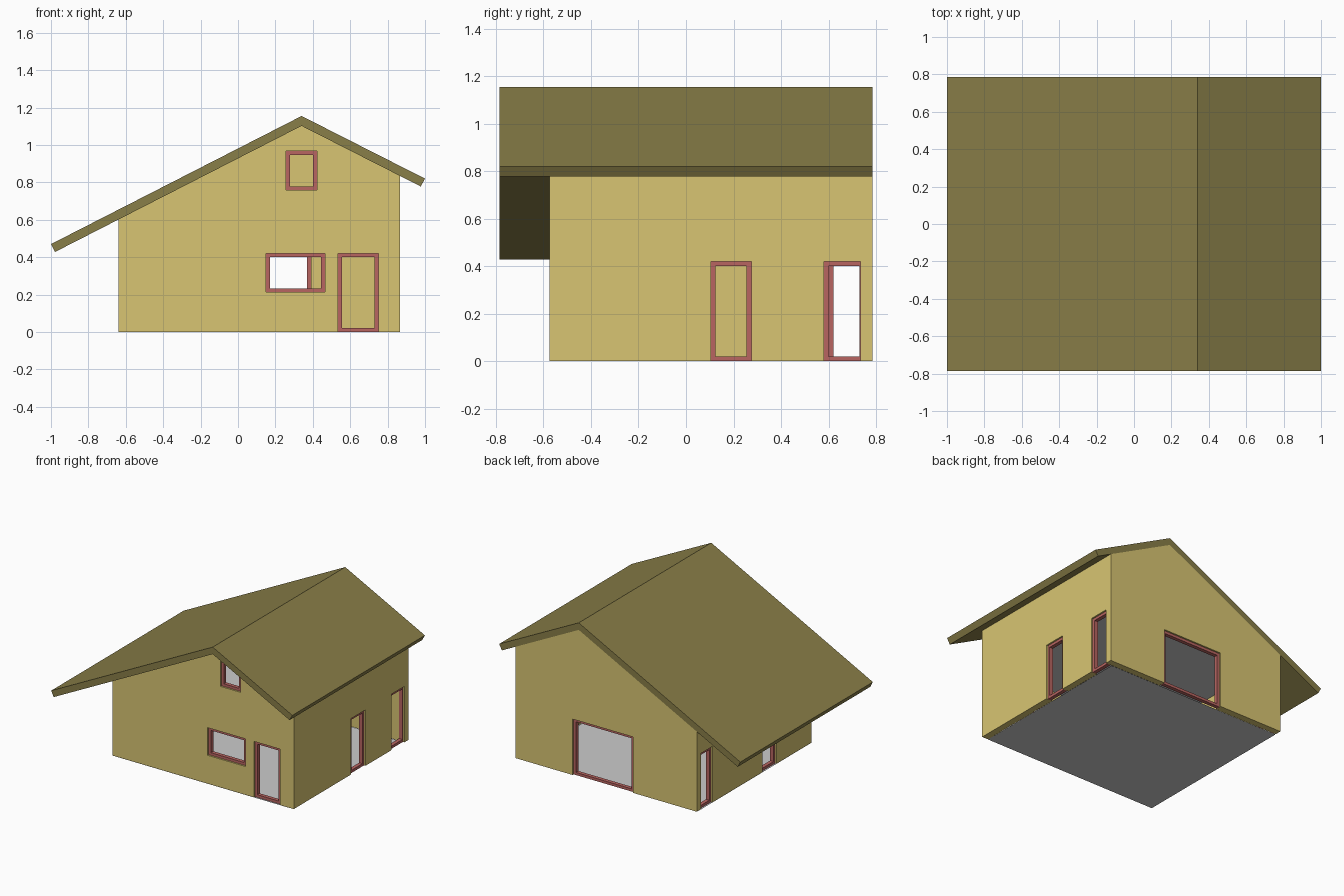
import bpy, bmesh

if "Cube" in bpy.data.objects:
    bpy.data.objects.remove(bpy.data.objects["Cube"])

X0, X1, Y0, Y1 = -0.64, 0.865, -0.575, 0.785   # wall footprint
T = 0.05                                        # wall thickness
BAR = 0.02                                      # frame bar width


def material(name, rgb):
    m = bpy.data.materials.new(name)
    m.diffuse_color = (*rgb, 1)
    m.use_nodes = True
    m.node_tree.nodes["Principled BSDF"].inputs["Base Color"].default_value = m.diffuse_color
    return m


YELLOW = material("wall_yellow", (0.69, 0.56, 0.17))
OLIVE = material("roof_olive", (0.25, 0.21, 0.065))
RED = material("frame_red", (0.48, 0.13, 0.12))


def finish(name, bm, mat=None):
    bmesh.ops.recalc_face_normals(bm, faces=bm.faces)
    me = bpy.data.meshes.new(name)
    bm.to_mesh(me)
    bm.free()
    ob = bpy.data.objects.new(name, me)
    bpy.context.collection.objects.link(ob)
    if mat:
        me.materials.append(mat)
    return ob


def prism(name, profile, y0, y1, mat=None):
    """Extrude an x-z outline along y."""
    bm = bmesh.new()
    face = bm.faces.new([bm.verts.new((x, y0, z)) for x, z in profile])
    ext = bmesh.ops.extrude_face_region(bm, geom=[face])["geom"]
    bmesh.ops.translate(bm, vec=(0, y1 - y0, 0),
                        verts=[v for v in ext if isinstance(v, bmesh.types.BMVert)])
    return finish(name, bm, mat)


def add_box(bm, lo, hi):
    verts = bmesh.ops.create_cube(bm, size=1)["verts"]
    for v in verts:
        v.co = [(a + b) / 2 + c * (b - a) for a, b, c in zip(lo, hi, v.co)]


def box(name, lo, hi, mat=None):
    bm = bmesh.new()
    add_box(bm, lo, hi)
    return finish(name, bm, mat)


def cut(target, cutter):
    mod = target.modifiers.new("cut", "BOOLEAN")
    mod.operation, mod.solver, mod.object = "DIFFERENCE", "EXACT", cutter
    bpy.context.view_layer.objects.active = target
    bpy.ops.object.modifier_apply(modifier=mod.name)
    bpy.data.objects.remove(cutter)


# Roof: one bent slab with square-cut eaves
prism("roof", [(-1, 0.47), (0.34, 1.155), (1, 0.82), (0.977, 0.778),
               (0.34, 1.102), (-0.978, 0.428)], -0.785, 0.785, OLIVE)

# Walls: gabled block, hollowed out
slope = (1.102 - 0.428) / (0.34 + 0.978)
walls = prism("walls", [(X0, 0.001), (X1, 0.001),
                        (X1, 1.102 - (X1 - 0.34) * (1.102 - 0.778) / 0.637),
                        (0.34, 1.102), (X0, 1.102 - (0.34 - X0) * slope)],
              Y0, Y1, YELLOW)
cut(walls, box("cutter", (X0 + T, Y0 + T, -1), (X1 - T, Y1 - T, 2)))

# Openings: name, side, start and end along the wall, bottom, top
openings = [
    ("front_door", "front", 0.535, 0.75, 0, 0.42),
    ("front_window", "front", 0.15, 0.465, 0.213, 0.42),
    ("gable_window", "front", 0.257, 0.422, 0.758, 0.967),
    ("terrace_door", "back", -0.11, 0.39, 0, 0.42),
    ("right_door_front", "right", 0.105, 0.275, 0, 0.42),
    ("right_door_back", "right", 0.58, 0.75, 0, 0.42),
    ("left_door_front", "left", -0.16, 0.01, 0, 0.42),
    ("left_door_back", "left", 0.60, 0.75, 0, 0.42),
]
# Outer plane of each wall and the direction pointing inwards
sides = {"front": (Y0, 1), "back": (Y1, -1), "left": (X0, 1), "right": (X1, -1)}

for name, side, a0, a1, z0, z1 in openings:
    plane, inward = sides[side]
    along_x = side in ("front", "back")

    def span(p0, p1, q0, q1, d0, d1):
        """Corners of a box given along-wall, vertical and depth ranges."""
        e0, e1 = sorted((plane + inward * d0, plane + inward * d1))
        if along_x:
            return (p0, e0, q0), (p1, e1, q1)
        return (e0, p0, q0), (e1, p1, q1)

    # the back wall covers the end of the rear side doors
    end = a1 if along_x else min(a1, Y1 - T)
    low = -0.1 if z0 == 0 else z0
    cut(walls, box("cutter", *span(a0, end, low, z1, -0.02, T + 0.005)))

    # recessed frame made of four bars
    bm = bmesh.new()
    z0 = max(z0, 0.001)
    for bar in [(a0, a0 + BAR, z0, z1), (a1 - BAR, a1, z0, z1),
                (a0 + BAR, a1 - BAR, z0, z0 + BAR),
                (a0 + BAR, a1 - BAR, z1 - BAR, z1)]:
        add_box(bm, *span(*bar, 0.012, 0.04))
    finish(name + "_frame", bm, RED)

# Ground floor and attic floor
for name, z, lo, hi in [("ground_floor", 0, (X0, Y0), (X1 - T, Y1 - T)),
                        ("attic_floor", 0.55, (X0 + T, Y0 + T), (X1 - T, Y1 - T))]:
    bm = bmesh.new()
    bm.faces.new([bm.verts.new((x, y, z)) for x, y in
                  [lo, (hi[0], lo[1]), hi, (lo[0], hi[1])]])
    finish(name, bm)
